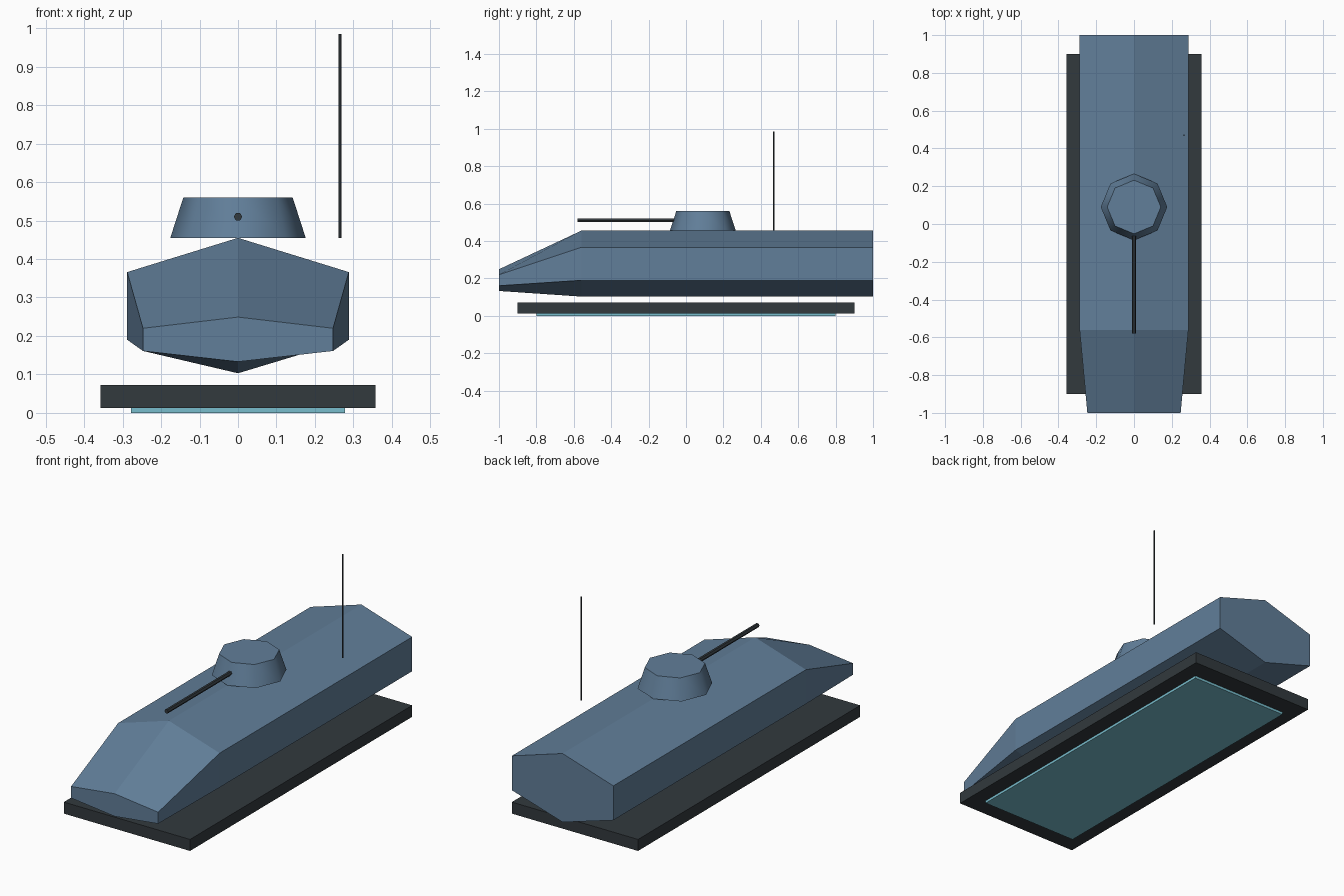
import bpy
import math

cube = bpy.data.objects.get("Cube")
if cube:
    bpy.data.objects.remove(cube, do_unlink=True)


def material(name, rgb):
    mat = bpy.data.materials.new(name)
    mat.use_nodes = True
    color = (*rgb, 1.0)
    mat.diffuse_color = color
    mat.node_tree.nodes["Principled BSDF"].inputs["Base Color"].default_value = color
    return mat


BLUE = material("steel blue", (0.12, 0.21, 0.32))
DARK = material("dark grey", (0.032, 0.041, 0.047))
TEAL = material("pale teal", (0.19, 0.51, 0.61))


def finish(name, mat):
    obj = bpy.context.object
    obj.name = name
    obj.data.materials.append(mat)
    return obj


def box(name, mat, width, length, bottom, top):
    bpy.ops.mesh.primitive_cube_add(size=1, location=(0, 0, (bottom + top) / 2))
    obj = finish(name, mat)
    obj.scale = (width, length, top - bottom)
    return obj


def rod(name, mat, radius, length, center, rotation=(0, 0, 0)):
    bpy.ops.mesh.primitive_cylinder_add(vertices=6, radius=radius, depth=length,
                                        location=center, rotation=rotation)
    return finish(name, mat)


def section(y, half, keel, low, high, ridge):
    """Six-sided hull cross-section."""
    return [(0, y, keel), (half, y, low), (half, y, high),
            (0, y, ridge), (-half, y, high), (-half, y, low)]


# Hull: three cross-sections joined from nose to tail
sections = [section(-1.0, 0.247, 0.133, 0.161, 0.220, 0.249),
            section(-0.56, 0.288, 0.103, 0.190, 0.366, 0.455),
            section(1.0, 0.288, 0.103, 0.190, 0.366, 0.455)]
verts = [p for ring in sections for p in ring]
n = 6
faces = [tuple(range(n)), tuple(reversed(range(2 * n, 3 * n)))]
for s in range(2):
    for i in range(n):
        a, b = s * n + i, s * n + (i + 1) % n
        faces.append((a, a + n, b + n, b))
mesh = bpy.data.meshes.new("hull")
mesh.from_pydata(verts, [], faces)
mesh.materials.append(BLUE)
hull = bpy.data.objects.new("hull", mesh)
bpy.context.collection.objects.link(hull)

# Hover skirt and the glowing plate beneath it
box("hover_skirt", DARK, 0.716, 1.8, 0.013, 0.072)
box("lift_plate", TEAL, 0.556, 1.6, 0.0, 0.013)

# Turret: tapered octagon with smooth sides and crisp rims
bpy.ops.mesh.primitive_cone_add(vertices=8, radius1=0.176, radius2=0.142,
                                depth=0.105, location=(0, 0.09, 0.5075))
finish("turret", BLUE)
bpy.ops.object.shade_smooth_by_angle(angle=math.radians(50))

# Gun barrel, with a corner on each side, running into the turret
gun = rod("gun_barrel", DARK, 0.011, 0.54, (0, -0.31, 0.51), (math.pi / 2, 0, 0))
gun.rotation_euler.rotate_axis("Z", math.pi / 6)

# Whip antenna
rod("antenna", DARK, 0.004, 0.53, (0.265, 0.47, 0.72))
